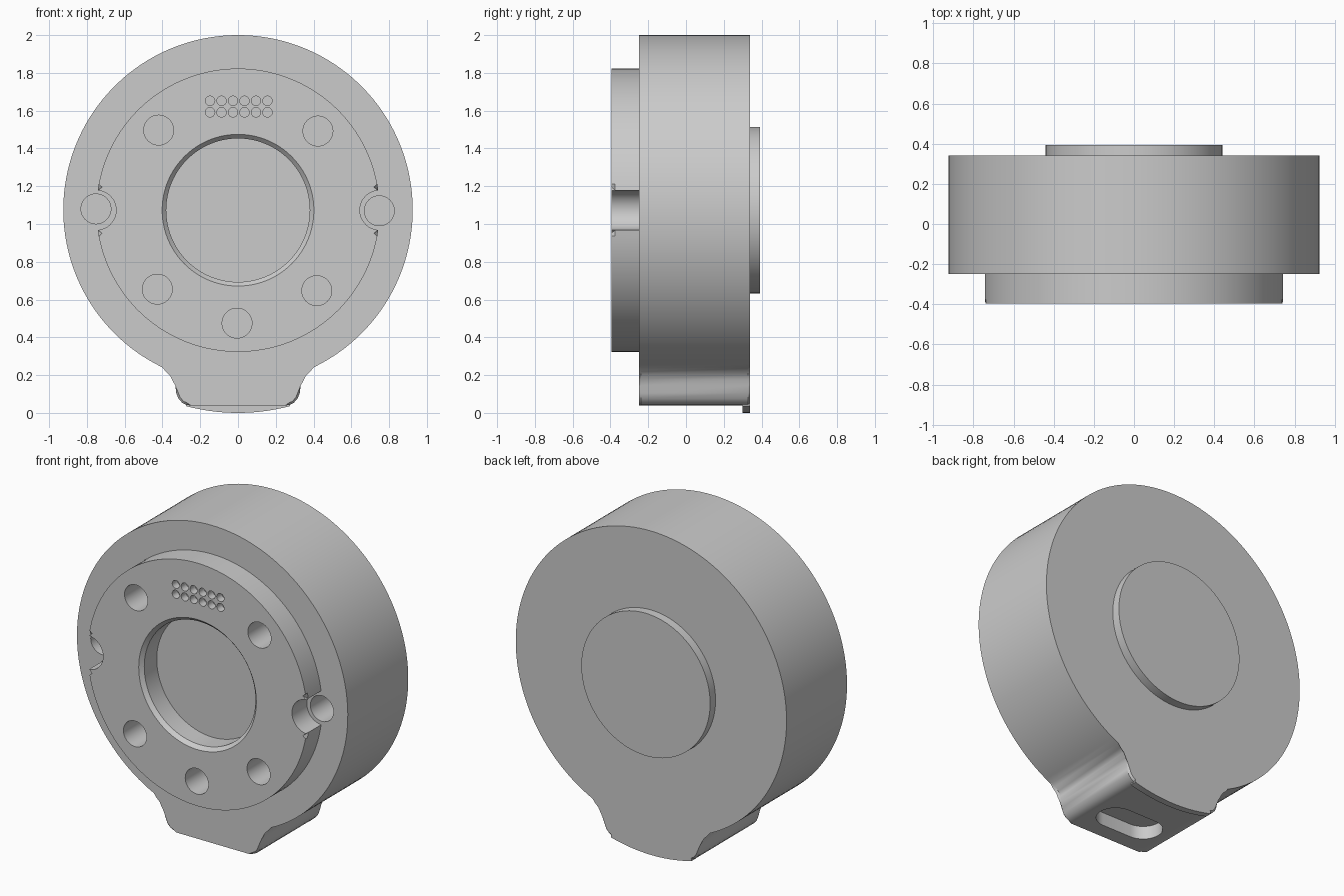
import bpy, bmesh
from math import sin, cos, pi, asin, sqrt

if "Cube" in bpy.data.objects:
    bpy.data.objects.remove(bpy.data.objects["Cube"])

CZ = 1.073          # height of the main axis
FRONT, FACE, BACK = -0.395, -0.25, 0.34


def arc(cx, cz, r, a0, a1, n):
    return [(cx + r * cos(a0 + (a1 - a0) * i / n), cz + r * sin(a0 + (a1 - a0) * i / n))
            for i in range(n + 1)]


def circle(cx, cz, r, n=48):
    return arc(cx, cz, r, 0, 2 * pi, n)[:-1]


def add_loft(bm, rings):
    """Skin a stack of equal-length 3D rings and cap both ends."""
    loops = [[bm.verts.new(p) for p in ring] for ring in rings]
    for a, b in zip(loops, loops[1:]):
        for i in range(len(a)):
            j = (i + 1) % len(a)
            bm.faces.new((a[i], a[j], b[j], b[i]))
    bm.faces.new(loops[0])
    bm.faces.new(loops[-1])


def add_prism(bm, outline, y0, y1):
    add_loft(bm, [[(x, y, z) for x, z in outline] for y in (y0, y1)])


def chamfer(bm, ys, width):
    """Chamfer the outline edges lying in the given y planes."""
    edges = [e for e in bm.edges
             if any(all(abs(v.co.y - y) < 1e-5 for v in e.verts) for y in ys)]
    bmesh.ops.bevel(bm, geom=edges, offset=width, segments=1, profile=0.5, affect='EDGES')


def finish(bm, name):
    bmesh.ops.recalc_face_normals(bm, faces=bm.faces)
    me = bpy.data.meshes.new(name)
    bm.to_mesh(me)
    bm.free()
    ob = bpy.data.objects.new(name, me)
    bpy.context.collection.objects.link(ob)
    return ob


def select(ob):
    bpy.ops.object.select_all(action='DESELECT')
    ob.select_set(True)
    bpy.context.view_layer.objects.active = ob


def cut(ob, cutter):
    select(ob)
    m = ob.modifiers.new("cut", 'BOOLEAN')
    m.operation, m.solver, m.object = 'DIFFERENCE', 'EXACT', cutter
    bpy.ops.object.modifier_apply(modifier=m.name)


# Main round body with the filleted foot
R = 0.925
half = asin(0.40 / R)
foot = [(0.375, 0.226), (0.352, 0.205), (0.338, 0.178), (0.332, 0.145), (0.327, 0.105),
        (0.315, 0.075), (0.295, 0.053), (0.272, 0.042), (0.25, 0.039)]
outline = arc(0, 2 - R, R, -pi / 2 + half, 1.5 * pi - half, 128)
outline += [(-x, z) for x, z in foot] + foot[::-1]
bm = bmesh.new()
add_prism(bm, outline, FACE, BACK)
chamfer(bm, (FACE, BACK), 0.011)
body = finish(bm, "body")

# Raised front flange with a half-round notch on each side
RF, RN = 0.75, 0.105
t = 2 * asin(RN / (2 * RF))
b = pi / 2 + t / 2
top = arc(0, CZ, RF, t, pi - t, 64)
left = arc(-RF, CZ, RN, b, b - 2 * b, 20)[1:-1]
bottom = arc(0, CZ, RF, pi + t, 2 * pi - t, 64)
right = arc(RF, CZ, RN, pi + (pi - b), b, 20)[1:-1]
right = [(-x, z) for x, z in left[::-1]]
bm = bmesh.new()
add_prism(bm, top + left + bottom + right, FRONT, FACE + 0.003)
chamfer(bm, (FRONT,), 0.02)
flange = finish(bm, "front_flange")

# Cutter: bolt holes and side pin holes
bm = bmesh.new()
for x, z in ((-0.42, 1.497), (0.423, 1.492), (-0.427, 0.655), (0.417, 0.647),
             (-0.005, 0.475), (-0.752, 1.08), (0.748, 1.07)):
    add_prism(bm, circle(x, z, 0.079), -0.5, 0.05)
holes = finish(bm, "hole_cutter")

# Cutter: chamfered central bore and two rows of contact holes
bm = bmesh.new()
add_loft(bm, [[(x, y, z) for x, z in circle(0, CZ, r, 96)]
              for y, r in ((-0.425, 0.43), (-0.372, 0.38), (-0.2, 0.38))])
for i in range(6):
    for z in (1.652, 1.591):
        add_prism(bm, circle(-0.148 + i * 0.0608, z, 0.025, 24), -0.5, FRONT + 0.05)
bore = finish(bm, "bore_cutter")

# Cutter: rounded slot under the foot
slot = arc(0.1, -0.04, 0.11, -pi / 2, pi / 2, 16) + arc(-0.1, -0.04, 0.11, pi / 2, 1.5 * pi, 16)
bm = bmesh.new()
add_loft(bm, [[(x, y, z) for x, y in slot] for z in (-0.1, 0.12)])
slot_cutter = finish(bm, "slot_cutter")

cut(body, holes)
cut(body, slot_cutter)
cut(flange, holes)
cut(flange, bore)
for c in (holes, bore, slot_cutter):
    bpy.data.objects.remove(c)

# Curved lip under the back edge of the foot
a = asin(0.275 / 1.073)
bm = bmesh.new()
add_prism(bm, arc(0, CZ, 1.073, -pi / 2 - a, -pi / 2 + a, 24) + [(0.275, 0.053), (-0.275, 0.053)],
          0.30, BACK)
lip = finish(bm, "foot_lip")

# Low round pad on the back
bm = bmesh.new()
add_prism(bm, circle(0, CZ, 0.44, 96), BACK - 0.01, 0.393)
pad = finish(bm, "back_pad")

for ob in (body, flange, lip, pad):
    select(ob)
    bpy.ops.object.shade_smooth_by_angle(angle=0.5)
